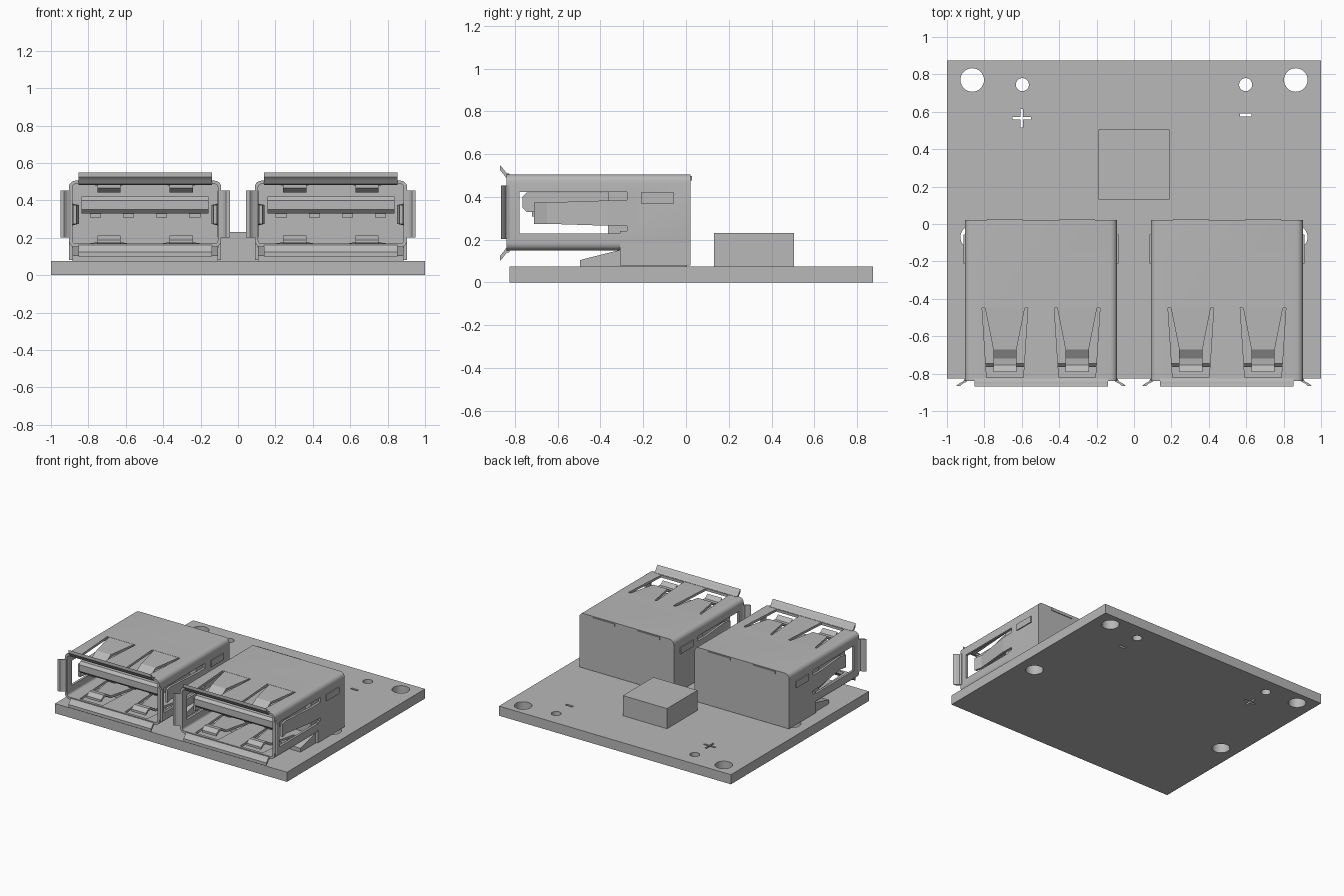
import bpy, bmesh, math

cube = bpy.data.objects.get("Cube")
if cube:
    bpy.data.objects.remove(cube, do_unlink=True)

grey = bpy.data.materials.new("plain_grey")
grey.use_nodes = True
grey.diffuse_color = (0.48, 0.48, 0.48, 1)
grey.node_tree.nodes["Principled BSDF"].inputs["Base Color"].default_value = grey.diffuse_color

AXES = {"x": lambda u, v, w: (w, u, v),
        "y": lambda u, v, w: (u, w, v),
        "z": lambda u, v, w: (u, v, w)}


def make(name, verts, faces):
    bm = bmesh.new()
    vs = [bm.verts.new(v) for v in verts]
    for f in faces:
        bm.faces.new([vs[i] for i in f])
    bmesh.ops.recalc_face_normals(bm, faces=bm.faces)
    mesh = bpy.data.meshes.new(name)
    bm.to_mesh(mesh)
    bm.free()
    mesh.materials.append(grey)
    ob = bpy.data.objects.new(name, mesh)
    bpy.context.collection.objects.link(ob)
    return ob


def prism(name, pts, axis, lo, hi):
    """Extrude a flat outline along an axis."""
    n = len(pts)
    verts = [AXES[axis](u, v, w) for w in (lo, hi) for u, v in pts]
    faces = [list(range(n)), list(range(n, 2 * n))]
    faces += [[i, (i + 1) % n, n + (i + 1) % n, n + i] for i in range(n)]
    return make(name, verts, faces)


def rect(u0, u1, v0, v1, r=0, steps=5):
    """Rectangle outline, with rounded corners when r is given."""
    if not r:
        return [(u0, v0), (u1, v0), (u1, v1), (u0, v1)]
    corners = [(u1 - r, v1 - r), (u0 + r, v1 - r), (u0 + r, v0 + r), (u1 - r, v0 + r)]
    return [(cu + r * math.cos(a), cv + r * math.sin(a))
            for k, (cu, cv) in enumerate(corners)
            for a in [(k + s / steps) * math.pi / 2 for s in range(steps + 1)]]


def box(name, x0, x1, y0, y1, z0, z1):
    return prism(name, rect(x0, x1, y0, y1), "z", z0, z1)


def circle(x, y, r, n=32):
    return [(x + r * math.cos(i * math.tau / n), y + r * math.sin(i * math.tau / n)) for i in range(n)]


def strip(name, centre, stations, upright=False, thick=0.018):
    """Bent sheet-metal strip through stations of (y, half width, depth)."""
    verts, t = [], thick / 2
    for y, h, d in stations:
        for a, b in ((-h, -t), (h, -t), (h, t), (-h, t)):
            verts.append((d + b, y, centre + a) if upright else (centre + a, y, d + b))
    faces = [[0, 1, 2, 3], list(range(len(verts) - 4, len(verts)))]
    for s in range(0, len(verts) - 4, 4):
        faces += [[s + k, s + (k + 1) % 4, s + 4 + (k + 1) % 4, s + 4 + k] for k in range(4)]
    return make(name, verts, faces)


def cut(ob, cutters):
    """Subtract the cutters, bake the result and remove them."""
    for c in cutters:
        mod = ob.modifiers.new("cut", "BOOLEAN")
        mod.operation, mod.solver, mod.object = "DIFFERENCE", "EXACT", c
    bpy.context.view_layer.update()
    baked = bpy.data.meshes.new_from_object(ob.evaluated_get(bpy.context.evaluated_depsgraph_get()))
    ob.modifiers.clear()
    ob.data = baked
    for c in cutters:
        bpy.data.objects.remove(c, do_unlink=True)


def smooth(ob):
    bpy.ops.object.select_all(action="DESELECT")
    ob.select_set(True)
    bpy.context.view_layer.objects.active = ob
    bpy.ops.object.shade_smooth_by_angle(angle=math.radians(30))


# Circuit board with mounting holes, wire holes and polarity marks
board = box("circuit_board", -1, 1, -0.825, 0.875, 0, 0.075)
holes = []
for s in (-1, 1):
    for y, x, r in ((0.77, 0.865, 0.063), (-0.07, 0.865, 0.063), (0.745, 0.597, 0.035)):
        holes.append(prism("hole_cutter", circle(s * x, y, r), "z", -0.1, 0.2))
for x, y, w, h in ((-0.6, 0.565, 0.05, 0.007), (-0.6, 0.565, 0.007, 0.05), (0.597, 0.583, 0.03, 0.009)):
    holes.append(box("mark_cutter", x - w, x + w, y - h, y + h, -0.1, 0.2))
cut(board, holes)
smooth(board)

# Chip
box("chip", -0.19, 0.19, 0.13, 0.505, 0.075, 0.232)

HW, Z0, Z1 = 0.407, 0.15, 0.505      # socket half width, bottom and top
MID = (Z0 + Z1) / 2
T = 0.018                            # sheet thickness


def socket(side, cx):
    # Shell: rounded tube with a closed back, slots above, below and on the sides
    shell = prism(side + "_socket_shell", rect(cx - HW, cx + HW, Z0, Z1, 0.035), "y", -0.84, 0.022)
    cutters = [prism("inner_cutter", rect(cx - HW + T, cx + HW - T, Z0 + T, Z1 - T, 0.018), "y", -1, 0.004),
               prism("side_cutter", rect(-0.78, -0.275, 0.23, 0.423), "x", cx - 0.6, cx + 0.6)]
    for f in (-0.193, 0.193):
        x = cx + f
        outline = [(x - 0.098, -0.82), (x + 0.098, -0.82), (x + 0.122, -0.45), (x - 0.122, -0.45)]
        cutters.append(prism("spring_cutter", outline, "z", 0, 0.7))
    cut(shell, cutters)
    smooth(shell)

    # Top and bottom contact springs, and back edge tabs
    bend = [(-0.44, 0.108, 0.495), (-0.67, 0.0625, 0.488), (-0.685, 0.0625, 0.478),
            (-0.72, 0.0625, 0.455), (-0.755, 0.0625, 0.452), (-0.79, 0.0625, 0.475)]
    for n, f in (("outer", -0.193), ("inner", 0.193)):
        strip(f"{side}_{n}_top_spring", cx + f, bend)
        strip(f"{side}_{n}_bottom_spring", cx + f, [(y, h, 2 * MID - z) for y, h, z in bend])
        box(f"{side}_{n}_back_tab", cx + f - 0.095, cx + f + 0.095, 0.01, 0.028, 0.478, 0.498)

    # Flared lips around the opening
    lip = [(-0.825, 0.357, 0.495), (-0.842, 0.357, 0.502), (-0.855, 0.357, 0.52), (-0.87, 0.357, 0.537)]
    strip(side + "_top_lip", cx, lip, thick=0.024)
    strip(side + "_bottom_lip", cx, [(y, h, 2 * MID - z - 0.005) for y, h, z in lip], thick=0.024)

    for n, s in (("right", -1), ("left", 1)):
        wall = cx + s * (HW - T / 2)
        strip(f"{side}_{n}_side_lip", MID, [(-0.825, 0.125, wall), (-0.842, 0.125, wall + s * 0.008),
              (-0.853, 0.125, wall + s * 0.03), (-0.866, 0.125, wall + s * 0.045)], True, 0.02)
        # Side springs bending inward
        strip(f"{side}_{n}_side_spring", MID - 0.003, [(-0.27, 0.061, wall), (-0.37, 0.059, wall),
              (-0.65, 0.05, wall - s * 0.035), (-0.71, 0.05, wall - s * 0.022)], True)
        # Skirt down to the board, and pressed side boss
        box(f"{side}_{n}_skirt", wall - T / 2, wall + T / 2, -0.308, 0.022, 0.08, 0.24)
        edge = cx + s * HW
        box(f"{side}_{n}_boss", edge - 0.008, edge + 0.008, -0.21, -0.055, 0.37, 0.42)

    # Back plate below the shell
    box(side + "_back_plate", cx - HW, cx + HW, 0.004, 0.022, 0.08, 0.24)

    # Insulator body with a sloped foot, tongue and contacts
    inner = HW - T
    box(side + "_insulator", cx - inner, cx + inner, -0.365, 0.004, 0.165, 0.49)
    prism(side + "_insulator_foot", [(-0.495, 0.075), (0.004, 0.075), (0.004, 0.17), (-0.308, 0.152),
          (-0.495, 0.105)], "x", cx - inner, cx + inner)
    prism(side + "_tongue", [(-0.36, 0.33), (-0.745, 0.33), (-0.765, 0.35), (-0.765, 0.4),
          (-0.745, 0.42), (-0.36, 0.42)], "x", cx - 0.34, cx + 0.34)
    for i in range(4):
        x = cx + (i - 1.5) * 0.177
        box(f"{side}_contact_{i + 1}", x - 0.03, x + 0.03, -0.72, -0.36, 0.308, 0.332)


socket("right", -0.497)
socket("left", 0.497)
